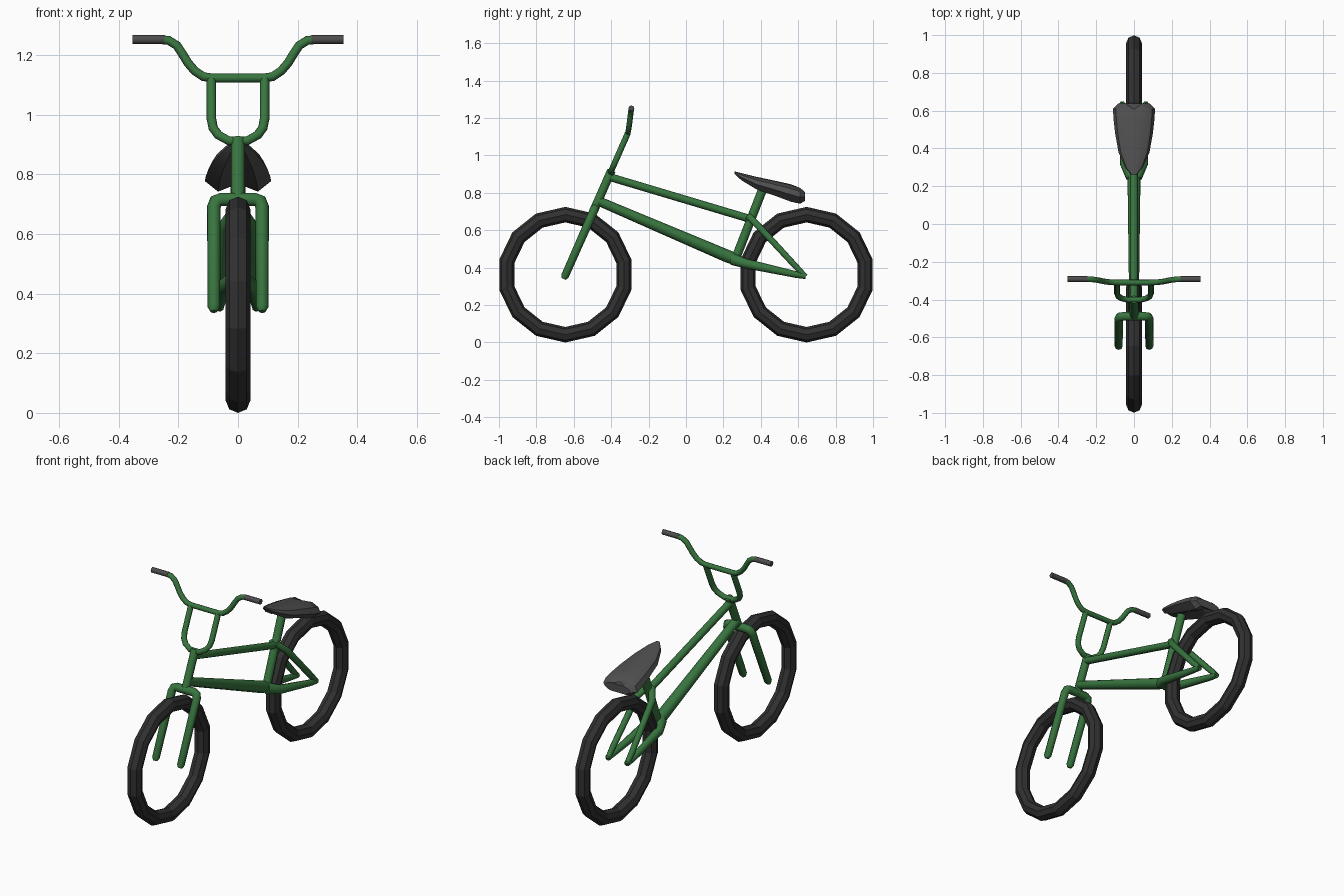
import bpy, bmesh, math
from mathutils import Matrix

if "Cube" in bpy.data.objects:
    bpy.data.objects.remove(bpy.data.objects["Cube"])


def material(name, rgb):
    m = bpy.data.materials.new(name)
    m.diffuse_color = (*rgb, 1)
    m.use_nodes = True
    m.node_tree.nodes["Principled BSDF"].inputs["Base Color"].default_value = m.diffuse_color
    return m


GREEN = material("green_paint", (0.04, 0.18, 0.05))
RUBBER = material("rubber", (0.03, 0.03, 0.03))
PADDING = material("padding", (0.075, 0.075, 0.075))


def tube(name, pts, radii, mat=GREEN):
    """Eight-sided capped tube through pts; radii is one number or one per point."""
    if not isinstance(radii, (list, tuple)):
        radii = [radii] * len(pts)
    cu = bpy.data.curves.new(name, 'CURVE')
    cu.dimensions = '3D'
    cu.bevel_depth = 1.0
    cu.bevel_resolution = 2
    cu.use_fill_caps = True
    sp = cu.splines.new('POLY')
    sp.points.add(len(pts) - 1)
    for p, co, r in zip(sp.points, pts, radii):
        p.co = (*co, 1)
        p.radius = r
    ob = bpy.data.objects.new(name, cu)
    bpy.context.collection.objects.link(ob)
    bpy.ops.object.select_all(action='DESELECT')
    ob.select_set(True)
    bpy.context.view_layer.objects.active = ob
    bpy.ops.object.convert(target='MESH')
    ob = bpy.context.object
    ob.data.materials.clear()
    ob.data.materials.append(mat)
    bpy.ops.object.shade_smooth_by_angle(angle=math.radians(50))
    return ob


def steer(x, z):
    """Point on the raked steering plane."""
    return (x, -0.645 + 0.44 * (z - 0.36), z)


def mirrored(half):
    """Half path at +x, outside first, continued to -x."""
    return half + [(-x, y, z) for x, y, z in reversed(half)]


# Tyres: 14 sided, eight-sided section with a ridge on the outside
for name, y in (("front_tyre", -0.645), ("rear_tyre", 0.645)):
    bpy.ops.mesh.primitive_torus_add(major_segments=14, minor_segments=8,
                                     major_radius=0.321, minor_radius=0.0415)
    ob = bpy.context.object
    ob.name = name
    ob.data.transform(Matrix.Translation((0, y, 0.3625)) @ Matrix.Rotation(math.radians(90), 4, 'Y'))
    ob.data.materials.append(RUBBER)

# Fork with rounded crown, and steering column
leg = [steer(0.081, z) for z in (0.34, 0.355, 0.69)] + [steer(0.074, 0.71), steer(0.055, 0.716)]
fork_r = [0.012, 0.021, 0.023, 0.024, 0.024]
tube("fork", mirrored(leg), fork_r + fork_r[::-1])
tube("steering_column", [steer(0, 0.71), steer(0, 0.92)], 0.023)

# Handlebar: lower loop, upper bar and grips
loop = [steer(x, z) for x, z in ((0.089, 1.12), (0.089, 0.985), (0.083, 0.955), (0.066, 0.932), (0.03, 0.912))]
tube("handlebar_loop", mirrored(loop), 0.016)
bar = [(0.26, -0.292, 1.252), (0.232, -0.292, 1.249), (0.205, -0.295, 1.232), (0.187, -0.298, 1.205),
       (0.168, -0.302, 1.174), (0.145, -0.306, 1.147), (0.117, -0.309, 1.128), (0.085, -0.31, 1.123)]
tube("handlebar", mirrored(bar), 0.015)
for side, s in (("left", 1), ("right", -1)):
    tube(side + "_grip", [(s * 0.247, -0.292, 1.252), (s * 0.353, -0.292, 1.252)], 0.0155, PADDING)

# Main frame tubes
tube("top_tube", [(0, -0.41, 0.885), (0, 0.345, 0.66)], 0.021)
tube("down_tube", [(0, -0.47, 0.757), (0, 0.22, 0.462), (0, 0.285, 0.437)], [0.025, 0.034, 0.03])
tube("seat_tube", [(0, 0.262, 0.44), (0, 0.41, 0.82)], 0.024)

# Rear stays on both sides
for side, s in (("left", 1), ("right", -1)):
    tube(side + "_seat_stay", [(s * 0.012, 0.335, 0.675), (s * 0.05, 0.385, 0.625),
                               (s * 0.062, 0.595, 0.398), (s * 0.062, 0.64, 0.352)],
         [0.02, 0.019, 0.017, 0.014])
    tube(side + "_chain_stay", [(s * 0.012, 0.25, 0.445), (s * 0.048, 0.32, 0.422),
                                (s * 0.062, 0.585, 0.364), (s * 0.062, 0.64, 0.355)],
         [0.032, 0.026, 0.018, 0.016])

# Seat: lofted sections (y, half width, top, bottom, centre pull at the back)
stations = [(0.26, 0.012, 0.915, 0.902, 0), (0.295, 0.045, 0.906, 0.868, 0),
            (0.38, 0.082, 0.885, 0.817, 0), (0.48, 0.1, 0.864, 0.783, 0),
            (0.56, 0.109, 0.846, 0.753, 0), (0.61, 0.111, 0.83, 0.742, 0.018),
            (0.637, 0.085, 0.806, 0.757, 0.03)]
bm = bmesh.new()
rings = []
for y, w, zt, zb, pull in stations:
    h = zt - zb
    half = [(0.5, zt - 0.04 * h, 0), (0.86, zt - 0.25 * h, 0), (1, zt - 0.6 * h, 0), (0.6, zb, 0)]
    prof = [(0, zt, pull)] + half + [(0, zb + 0.3 * h, pull)] + [(-x, z, p) for x, z, p in reversed(half)]
    rings.append([bm.verts.new((x * w, y - p, z)) for x, z, p in prof])
n = len(rings[0])
for a, b in zip(rings, rings[1:]):
    for i in range(n):
        j = (i + 1) % n
        bm.faces.new((a[i], a[j], b[j], b[i]))
bm.faces.new(rings[0])
r = rings[-1]
for i in range(5):
    k = (n - i) % n
    quad = [r[i], r[i + 1], r[n - i - 1], r[k]]
    bm.faces.new(list(dict.fromkeys(quad)))
bmesh.ops.recalc_face_normals(bm, faces=bm.faces[:])
me = bpy.data.meshes.new("seat")
bm.to_mesh(me)
bm.free()
me.materials.append(PADDING)
seat = bpy.data.objects.new("seat", me)
bpy.context.collection.objects.link(seat)
bpy.ops.object.select_all(action='DESELECT')
seat.select_set(True)
bpy.context.view_layer.objects.active = seat
bpy.ops.object.shade_smooth_by_angle(angle=math.radians(30))
